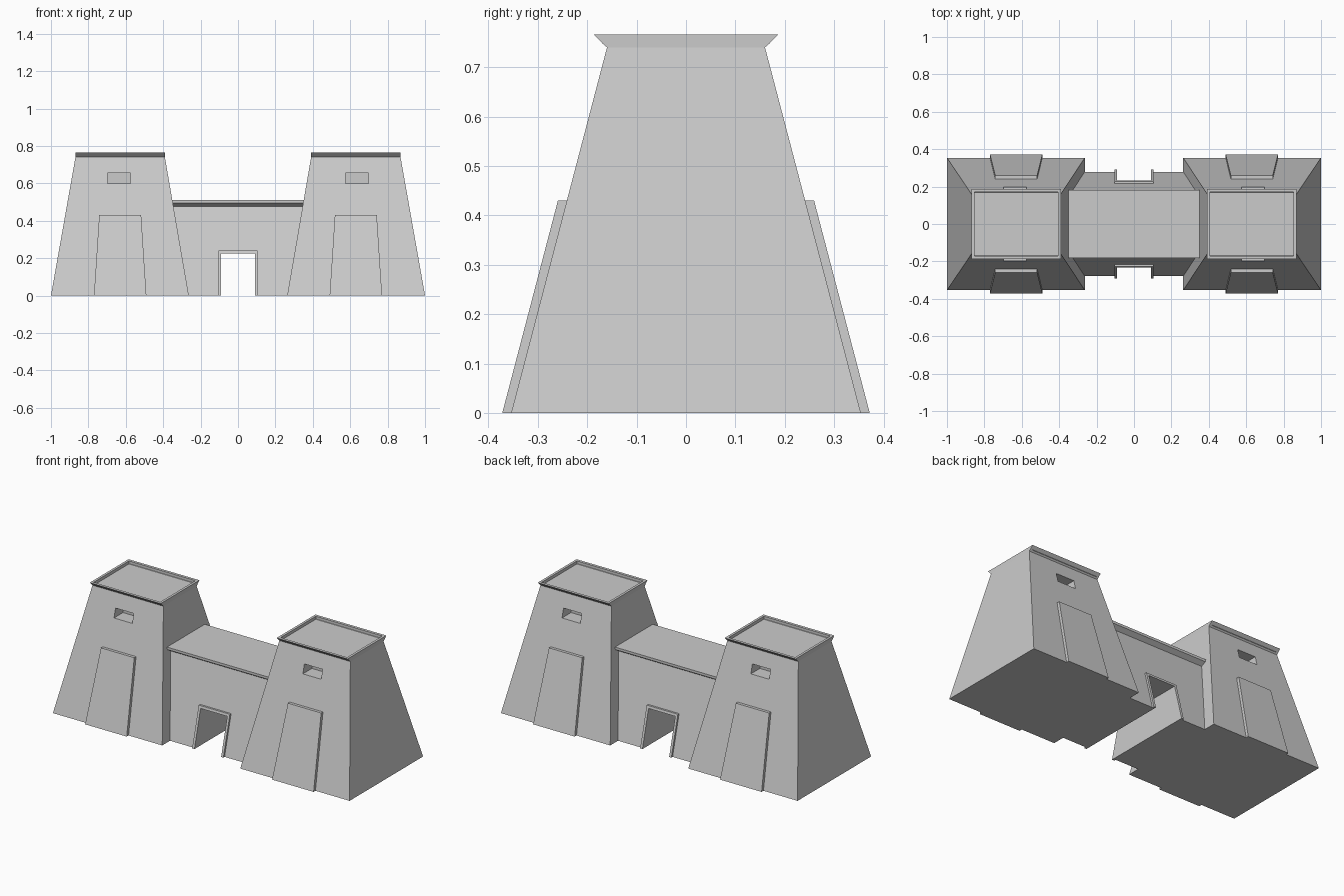
import bpy, bmesh

if "Cube" in bpy.data.objects:
    bpy.data.objects.remove(bpy.data.objects["Cube"])

SLOPE = 0.262  # inward lean of front and back faces per unit of height


def make_object(name, bm):
    bmesh.ops.recalc_face_normals(bm, faces=bm.faces)
    mesh = bpy.data.meshes.new(name)
    bm.to_mesh(mesh)
    bm.free()
    obj = bpy.data.objects.new(name, mesh)
    bpy.context.collection.objects.link(obj)
    return obj


def skin(name, rings):
    """Closed mesh through a list of matching point loops."""
    bm = bmesh.new()
    loops = [[bm.verts.new(p) for p in ring] for ring in rings]
    n = len(loops[0])
    for a, b in zip(loops, loops[1:]):
        for i in range(n):
            j = (i + 1) % n
            bm.faces.new((a[i], a[j], b[j], b[i]))
    bm.faces.new(loops[0])
    bm.faces.new(loops[-1])
    return make_object(name, bm)


def stacked(name, levels):
    """Stack of rectangles given as x0, x1, half depth, height."""
    return skin(name, [[(x0, -y, z), (x1, -y, z), (x1, y, z), (x0, y, z)]
                       for x0, x1, y, z in levels])


def leaning_slab(name, outline, base_y, depth):
    """Upright outline laid against the leaning front wall."""
    front = [(x, -(base_y - SLOPE * z), z) for x, z in outline]
    back = [(x, y + depth, z) for x, y, z in front]
    return skin(name, [front, back])


def mirror(obj, x=False, y=False):
    mod = obj.modifiers.new("mirror", 'MIRROR')
    mod.use_axis = (x, y, False)
    mod.use_mirror_merge = False


def cut(obj, cutter):
    mod = obj.modifiers.new("cut", 'BOOLEAN')
    mod.operation = 'DIFFERENCE'
    mod.solver = 'EXACT'
    mod.object = cutter
    cutter.hide_render = True
    cutter.display_type = 'WIRE'


def box(name, x0, x1, y0, y1, z0, z1):
    return skin(name, [[(x0, y0, z), (x1, y0, z), (x1, y1, z), (x0, y1, z)]
                       for z in (z0, z1)])


# Towers with flared cornice and sunken roof
tower = stacked("tower", [
    (0.263, 1.0, 0.354, 0.0),
    (0.391, 0.869, 0.160, 0.74),
    (0.391, 0.869, 0.187, 0.766),
    (0.406, 0.854, 0.170, 0.766),
    (0.406, 0.854, 0.170, 0.748),
])
window_cutter = box("window_cutter", 0.575, 0.698, -0.3, -0.11, 0.60, 0.655)
mirror(window_cutter, y=True)
cut(tower, window_cutter)
mirror(tower, x=True)

# Raised tapered panels on both faces of each tower
panel = leaning_slab("tower_panel",
                     [(0.49, 0), (0.77, 0), (0.742, 0.43), (0.518, 0.43)],
                     0.372, 0.04)
mirror(panel, x=True, y=True)

# Gate wall with its cornice, ends tucked into the towers
gate = stacked("gate_wall", [
    (-0.267, 0.267, 0.279, 0.0),
    (-0.350, 0.350, 0.154, 0.477),
    (-0.353, 0.353, 0.182, 0.495),
    (-0.355, 0.355, 0.182, 0.51),
])
cut(gate, box("passage_cutter", -0.09, 0.09, -0.5, 0.5, -0.1, 0.225))

# Door surrounds, front and back
surround = leaning_slab("door_surround",
                        [(-0.105, 0), (-0.105, 0.24), (0.105, 0.24), (0.105, 0),
                         (0.09, 0), (0.09, 0.225), (-0.09, 0.225), (-0.09, 0)],
                        0.291, 0.014)
mirror(surround, y=True)
